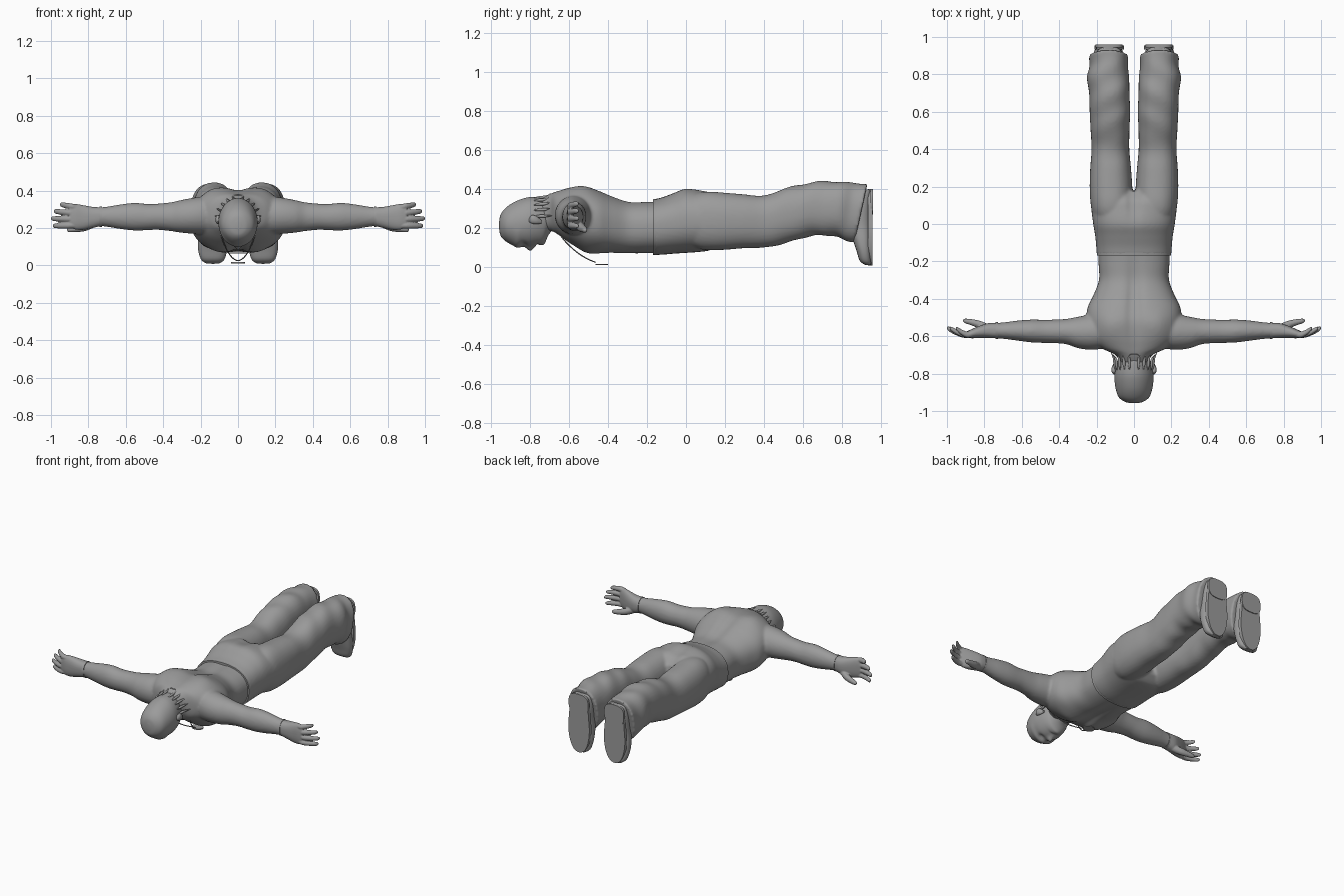
import bpy, bmesh, math
from mathutils import Vector

AX = {"X": (0, 1, 2), "Y": (1, 0, 2), "Z": (2, 0, 1)}
grey = bpy.data.materials.new("dark_grey")
grey.diffuse_color = (0.33, 0.33, 0.33, 1)


def finish(ob, mirror=False, angle=50):
    bpy.ops.object.select_all(action='DESELECT')
    bpy.context.view_layer.objects.active = ob
    ob.select_set(True)
    ob.data.materials.append(grey)
    bpy.ops.object.shade_smooth_by_angle(angle=math.radians(angle))
    if mirror:
        ob.modifiers.new("Mirror", 'MIRROR').use_mirror_merge = False
    return ob


def fuse(name, parts, voxel, smooth):
    """Merge overlapping parts into one continuous skin."""
    bpy.ops.object.select_all(action='DESELECT')
    for ob in parts:
        ob.select_set(True)
    bpy.context.view_layer.objects.active = parts[0]
    bpy.ops.object.convert(target='MESH')
    bpy.ops.object.join()
    ob = bpy.context.view_layer.objects.active
    ob.name = name
    rm = ob.modifiers.new("Remesh", 'REMESH')
    rm.mode, rm.voxel_size, rm.use_smooth_shade = 'VOXEL', voxel, True
    sm = ob.modifiers.new("Smooth", 'SMOOTH')
    sm.factor, sm.iterations = 0.5, smooth
    return ob


def loft(name, axis, st, seg=32, power=2.0, sub=4, warp=None, mirror=False):
    """Smooth skin through stations (t, cu, cv, ru, rv) along an axis."""
    st = [Vector(s) for s in st]
    rows = []
    for i in range(len(st) - 1):
        p0, p1, p2 = st[max(i - 1, 0)], st[i], st[i + 1]
        p3 = st[min(i + 2, len(st) - 1)]
        for k in range(sub):
            t = k / sub
            rows.append(0.5 * (2 * p1 + (p2 - p0) * t + (2 * p0 - 5 * p1 + 4 * p2 - p3) * t * t
                               + (3 * p1 - p0 - 3 * p2 + p3) * t ** 3))
    rows.append(st[-1])
    a, u, v = AX[axis]
    bm = bmesh.new()
    rings = []
    for r in rows:
        ring = []
        for j in range(seg):
            th = 2 * math.pi * (j + 0.5) / seg
            c, s = math.cos(th), math.sin(th)
            co = Vector((0, 0, 0))
            co[a] = r[0]
            co[u] = r[1] + r[3] * math.copysign(abs(c) ** (2 / power), c)
            co[v] = r[2] + r[4] * math.copysign(abs(s) ** (2 / power), s)
            ring.append(bm.verts.new(warp(co) if warp else co))
        rings.append(ring)
    for p, q in zip(rings, rings[1:]):
        for j in range(seg):
            bm.faces.new((p[j], p[(j + 1) % seg], q[(j + 1) % seg], q[j]))
    bm.faces.new(rings[0])
    bm.faces.new(rings[-1])
    bmesh.ops.recalc_face_normals(bm, faces=bm.faces)
    me = bpy.data.meshes.new(name)
    bm.to_mesh(me)
    bm.free()
    ob = bpy.data.objects.new(name, me)
    bpy.context.collection.objects.link(ob)
    return finish(ob, mirror)


def gauss(d, w):
    return math.exp(-(d / w) ** 2)


# Torso, lying face down: spine groove on top, chest muscles below
def torso_warp(co):
    side = 1 if co.z > 0.23 else -1
    fade = gauss(co.y + 0.42, 0.22)
    co.z -= side * 0.022 * gauss(co.x, 0.035) * fade
    if side > 0:
        co.z += 0.012 * gauss(abs(co.x) - 0.13, 0.06) * gauss(co.y + 0.55, 0.08)
    else:
        co.z -= 0.012 * gauss(abs(co.x) - 0.1, 0.07) * gauss(co.y + 0.5, 0.06)
    return co


torso = loft("torso", "Y", [(-0.75, 0, 0.265, 0.07, 0.085), (-0.70, 0, 0.28, 0.098, 0.098),
                            (-0.665, 0, 0.28, 0.17, 0.11), (-0.60, 0, 0.265, 0.235, 0.142),
                            (-0.52, 0, 0.248, 0.252, 0.166), (-0.45, 0, 0.233, 0.249, 0.162),
                            (-0.38, 0, 0.218, 0.217, 0.149), (-0.30, 0, 0.203, 0.187, 0.137),
                            (-0.22, 0, 0.202, 0.189, 0.135), (-0.13, 0, 0.205, 0.192, 0.135)],
             seg=64, power=2.4, warp=torso_warp)

# Arms
arm = loft("arm", "X", [(0.13, -0.575, 0.268, 0.085, 0.10), (0.22, -0.578, 0.266, 0.095, 0.098),
                        (0.30, -0.580, 0.262, 0.084, 0.088), (0.36, -0.575, 0.26, 0.068, 0.077),
                        (0.43, -0.574, 0.26, 0.063, 0.07), (0.48, -0.574, 0.258, 0.062, 0.07),
                        (0.55, -0.572, 0.26, 0.061, 0.074), (0.62, -0.57, 0.26, 0.054, 0.067),
                        (0.70, -0.57, 0.26, 0.044, 0.054), (0.76, -0.57, 0.26, 0.04, 0.049)], mirror=True)
fuse("torso_and_arms", [torso, arm], 0.009, 5)
# Gloved palm and wrist edge
loft("wrist_edge", "X", [(0.727, -0.57, 0.26, 0.045, 0.054), (0.74, -0.57, 0.26, 0.045, 0.054)],
     sub=1, mirror=True)
hand = [loft("palm", "X", [(0.735, -0.57, 0.26, 0.041, 0.05), (0.78, -0.57, 0.256, 0.04, 0.057),
                           (0.83, -0.578, 0.256, 0.032, 0.066), (0.87, -0.587, 0.26, 0.024, 0.068),
                           (0.90, -0.592, 0.262, 0.015, 0.058)], power=2.4, mirror=True)]
# Fingers curl towards the feet
for name, z0, z1, tip in (("little_finger", 0.308, 0.326, 0.952), ("ring_finger", 0.277, 0.289, 0.985),
                          ("middle_finger", 0.246, 0.25, 1.0), ("index_finger", 0.214, 0.211, 0.99)):
    pts = []
    for f, y, r in ((0, -0.588, 0.016), (0.35, -0.592, 0.017), (0.7, -0.577, 0.015),
                    (0.94, -0.56, 0.012), (1, -0.554, 0.004)):
        pts.append((0.86 + (tip - 0.86) * f, y, z0 + (z1 - z0) * f, r, r))
    hand.append(loft(name, "X", pts, seg=12, sub=3, mirror=True))
hand.append(loft("thumb", "X", [(0.77, -0.562, 0.225, 0.022, 0.024), (0.82, -0.54, 0.205, 0.022, 0.023),
                                (0.87, -0.525, 0.195, 0.017, 0.018), (0.905, -0.518, 0.19, 0.012, 0.013),
                                (0.914, -0.516, 0.19, 0.004, 0.004)], seg=12, mirror=True))
fuse("hands", hand, 0.004, 2)


# Head with face looking down
def head_warp(co):
    if co.z < 0.2:
        co.z += 0.014 * gauss(abs(co.x) - 0.038, 0.02) * gauss(co.y + 0.835, 0.018)
        co.z -= 0.008 * gauss(co.y + 0.865, 0.018)
        co.z -= 0.024 * gauss(co.x, 0.016) * gauss(co.y + 0.798, 0.02)
        co.z += 0.008 * gauss(co.x, 0.03) * gauss(co.y + 0.762, 0.007)
        co.z -= 0.008 * gauss(co.x, 0.03) * gauss(co.y + 0.728, 0.014)
    return co


loft("head", "Y", [(-0.958, 0, 0.215, 0.015, 0.02), (-0.95, 0, 0.215, 0.05, 0.055),
                   (-0.925, 0, 0.218, 0.082, 0.085), (-0.88, 0, 0.222, 0.098, 0.112),
                   (-0.82, 0, 0.23, 0.105, 0.126), (-0.77, 0, 0.235, 0.099, 0.125),
                   (-0.73, 0, 0.24, 0.086, 0.118), (-0.705, 0, 0.255, 0.073, 0.09),
                   (-0.68, 0, 0.265, 0.06, 0.07)], seg=64, sub=8, warp=head_warp)
loft("ear", "Y", [(-0.805, 0.103, 0.24, 0.006, 0.008), (-0.79, 0.108, 0.245, 0.012, 0.022),
                  (-0.765, 0.107, 0.24, 0.012, 0.02), (-0.74, 0.1, 0.232, 0.006, 0.008)],
     seg=16, mirror=True)
# Short flat hair locks around the nape
for k in range(5):
    a = math.radians(8 + 17 * k)
    cx, cz, end = math.cos(a), math.sin(a), -0.685 - 0.012 * (k % 2)
    pts = [(y, cx * r, 0.245 + cz * (r + 0.012), w, w) for y, r, w in
           ((-0.78, 0.1, 0.003), (-0.75, 0.104, 0.008), (-0.72, 0.107, 0.007), (end, 0.125, 0.001))]
    loft("hair_lock", "Y", pts, seg=8, sub=2, mirror=True)


# Trousers with soft folds, slanted hems
def hip_warp(co):
    if co.z > 0.25:
        co.z -= 0.02 * gauss(co.x, 0.03) * gauss(co.y - 0.13, 0.1)
    return co


def leg_warp(co):
    co.z += 0.004 * math.sin(co.y * 45 + co.x * 20) * gauss(co.y - 0.7, 0.25)
    k = min(max((co.y - 0.6) / 0.3, 0), 1)
    co.y += 0.22 * k * (co.z - 0.28)
    return co


seat = loft("trouser_seat", "Y", [(-0.165, 0, 0.205, 0.199, 0.143), (-0.12, 0, 0.211, 0.202, 0.147),
                                  (-0.06, 0, 0.225, 0.208, 0.156), (0.0, 0, 0.238, 0.218, 0.165),
                                  (0.08, 0, 0.237, 0.228, 0.158), (0.13, 0, 0.236, 0.228, 0.146),
                                  (0.175, 0, 0.236, 0.212, 0.105)], seg=64, power=2.4, warp=hip_warp)
leg = loft("trouser_leg", "Y", [(-0.02, 0.112, 0.236, 0.08, 0.11), (0.06, 0.117, 0.237, 0.106, 0.142),
                                (0.12, 0.12, 0.237, 0.113, 0.15),
                                (0.20, 0.123, 0.235, 0.114, 0.146), (0.30, 0.125, 0.235, 0.109, 0.138),
                                (0.40, 0.126, 0.233, 0.101, 0.133), (0.50, 0.128, 0.26, 0.104, 0.141),
                                (0.60, 0.129, 0.288, 0.108, 0.138), (0.70, 0.132, 0.302, 0.108, 0.139),
                                (0.78, 0.139, 0.297, 0.113, 0.139), (0.84, 0.135, 0.283, 0.103, 0.147),
                                (0.898, 0.136, 0.278, 0.106, 0.15)],
           seg=40, power=2.3, warp=leg_warp, mirror=True)
fuse("trousers", [seat, leg], 0.009, 4)
loft("waistband", "Y", [(-0.168, 0, 0.205, 0.199, 0.143), (-0.15, 0, 0.207, 0.199, 0.143)],
     seg=64, power=2.4, sub=1)

# Shoes pointing down, soles facing the back
loft("shoe", "Z", [(0.01, 0.135, 0.935, 0.035, 0.012), (0.03, 0.135, 0.922, 0.062, 0.03),
                   (0.08, 0.136, 0.913, 0.077, 0.038), (0.14, 0.136, 0.903, 0.078, 0.048),
                   (0.22, 0.134, 0.89, 0.07, 0.06), (0.32, 0.132, 0.895, 0.072, 0.055),
                   (0.38, 0.132, 0.905, 0.062, 0.045), (0.398, 0.132, 0.92, 0.035, 0.025)],
     seg=24, power=2.5, mirror=True)


def sole_warp(co):
    co.x = 0.133 + (co.x - 0.133) * (1 - 0.08 * gauss(co.z - 0.26, 0.06))
    return co


loft("sole", "Y", [(0.932, 0.133, 0.205, 0.08, 0.197), (0.955, 0.133, 0.205, 0.08, 0.197)],
     seg=48, power=2.3, sub=1, warp=sole_warp, mirror=True)
loft("heel", "Y", [(0.945, 0.133, 0.335, 0.073, 0.066), (0.96, 0.133, 0.335, 0.073, 0.066)],
     power=3, sub=1, mirror=True)

# Necklace hanging from the neck, with a flat round pendant
half = [(0.0, -0.70, 0.383), (0.075, -0.69, 0.355), (0.112, -0.675, 0.27), (0.095, -0.655, 0.17),
        (0.065, -0.58, 0.09), (0.035, -0.51, 0.042), (0.0, -0.45, 0.02)]
cu = bpy.data.curves.new("necklace", 'CURVE')
cu.dimensions, cu.bevel_depth, cu.bevel_resolution = '3D', 0.003, 1
cu.materials.append(grey)
loop = half + [(-x, y, z) for x, y, z in half[-2:0:-1]]
sp = cu.splines.new('NURBS')
sp.points.add(len(loop) - 1)
for p, co in zip(sp.points, loop):
    p.co = (*co, 1)
sp.use_cyclic_u, sp.order_u = True, 3
bpy.context.collection.objects.link(bpy.data.objects.new("necklace", cu))
loft("pendant", "Z", [(0.01, 0, -0.432, 0.038, 0.032), (0.017, 0, -0.432, 0.038, 0.032)], seg=24, sub=1)
